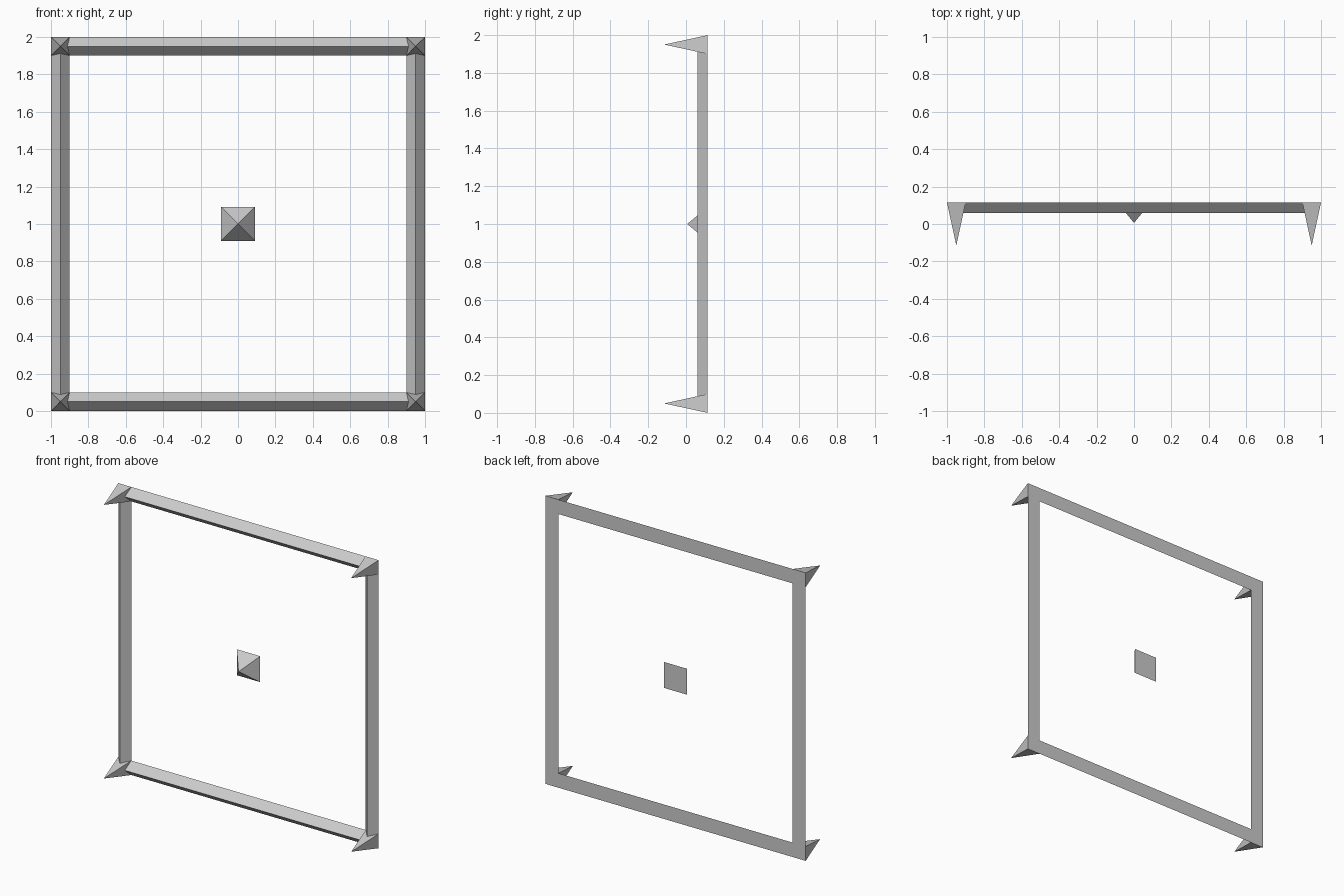
import bpy, bmesh

if "Cube" in bpy.data.objects:
    bpy.data.objects.remove(bpy.data.objects["Cube"])

BACK = 0.115    # flat rear plane of every part
RIDGE = 0.06    # front ridge of the frame bars
HALF = 0.05     # half the frame width
C = 0.95        # distance from the centre to each bar's centreline


def make_object(name, verts, faces):
    bm = bmesh.new()
    vs = [bm.verts.new(v) for v in verts]
    for f in faces:
        bm.faces.new([vs[i] for i in f])
    bmesh.ops.recalc_face_normals(bm, faces=bm.faces)
    mesh = bpy.data.meshes.new(name)
    bm.to_mesh(mesh)
    bm.free()
    obj = bpy.data.objects.new(name, mesh)
    bpy.context.collection.objects.link(obj)
    return obj


def pyramid(name, x, z, half, tip_y):
    base = [(x + sx * half, BACK, z + sz * half)
            for sx, sz in ((-1, -1), (1, -1), (1, 1), (-1, 1))]
    sides = [(i, (i + 1) % 4, 4) for i in range(4)]
    return make_object(name, base + [(x, tip_y, z)], [(0, 1, 2, 3)] + sides)


def bar(name, offset, vertical):
    # triangular profile: (across, depth), run between corner centres
    profile = [(-HALF, BACK), (HALF, BACK), (0, RIDGE)]
    verts = []
    for end in (-C, C):
        for a, y in profile:
            across = offset + a
            verts.append((across, y, 1 + end) if vertical else (end, y, 1 + across))
    sides = [(i, (i + 1) % 3, (i + 1) % 3 + 3, i + 3) for i in range(3)]
    return make_object(name, verts, [(0, 1, 2), (3, 4, 5)] + sides)


# Frame bars
bar("left_bar", -C, True)
bar("right_bar", C, True)
bar("bottom_bar", -C, False)
bar("top_bar", C, False)

# Corner spikes
for side, x in (("left", -C), ("right", C)):
    for level, z in (("bottom", 1 - C), ("top", 1 + C)):
        pyramid(f"{level}_{side}_spike", x, z, HALF, -BACK)

# Floating centre stud
pyramid("centre_stud", 0, 1, 0.09, 0.006)
